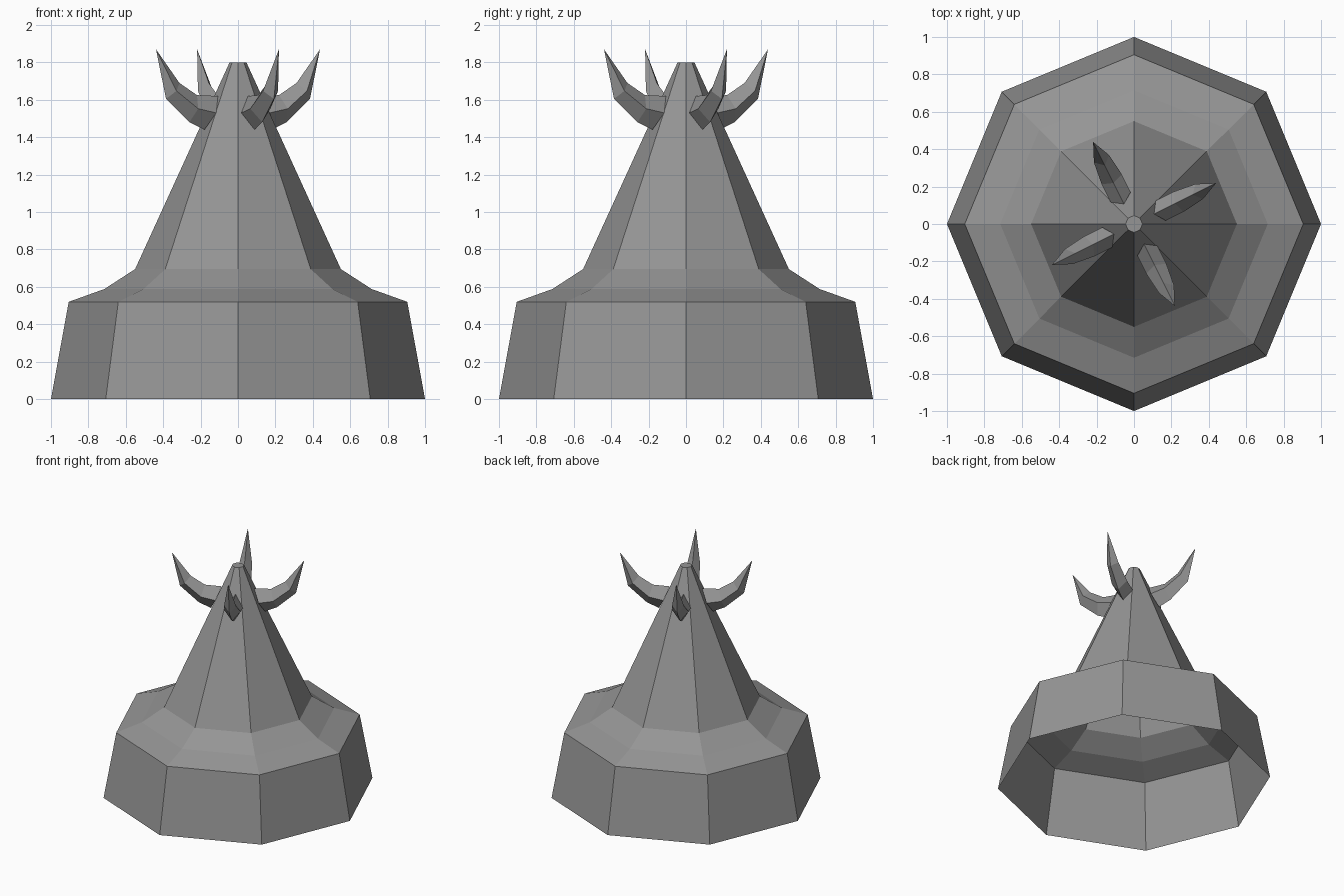
import bpy
import bmesh
from math import sin, cos, pi, radians
from mathutils import Vector, Matrix

cube = bpy.data.objects.get("Cube")
if cube:
    bpy.data.objects.remove(cube, do_unlink=True)

# One plain grey for everything
grey = bpy.data.materials.new("stone_grey")
grey.use_nodes = True
colour = (0.3, 0.3, 0.3, 1)
grey.diffuse_color = colour
grey.node_tree.nodes["Principled BSDF"].inputs["Base Color"].default_value = colour


def finish(bm, name):
    mesh = bpy.data.meshes.new(name)
    bm.to_mesh(mesh)
    bm.free()
    mesh.materials.append(grey)
    obj = bpy.data.objects.new(name, mesh)
    bpy.context.collection.objects.link(obj)
    return obj


def bridge(bm, low, high):
    n = len(low)
    for i in range(n):
        j = (i + 1) % n
        bm.faces.new((low[i], low[j], high[j], high[i]))


# Eight-sided hollow body: flared skirt, shoulder and tall spire, open below
SIDES = 8
PROFILE = [(1, 0), (0.905, 0.52), (0.715, 0.588), (0.55, 0.695), (0.045, 1.8)]
bm = bmesh.new()
rings = [[bm.verts.new((r * cos(2 * pi * i / SIDES), r * sin(2 * pi * i / SIDES), z))
          for i in range(SIDES)] for r, z in PROFILE]
for low, high in zip(rings, rings[1:]):
    bridge(bm, low, high)
bm.faces.new(rings[-1])
finish(bm, "spire_body")

# Curved horns with a diamond section: (upper ridge), (lower ridge), half width
SECTIONS = [((0.12, 1.62), (0.20, 1.44), 0.06),
            ((0.245, 1.625), (0.29, 1.48), 0.06),
            ((0.35, 1.69), (0.43, 1.605), 0.045)]
TIP = (0.49, 0, 1.87)


def make_horn(name, angle):
    bm = bmesh.new()
    rings = []
    for upper, lower, half in SECTIONS:
        top = Vector((upper[0], 0, upper[1]))
        bottom = Vector((lower[0], 0, lower[1]))
        middle = (top + bottom) / 2
        side = Vector((0, half, 0))
        rings.append([bm.verts.new(p) for p in (top, middle + side, bottom, middle - side)])
    for low, high in zip(rings, rings[1:]):
        bridge(bm, low, high)
    bm.faces.new(rings[0])
    tip = bm.verts.new(TIP)
    last = rings[-1]
    for i in range(len(last)):
        bm.faces.new((last[i], last[(i + 1) % len(last)], tip))
    bmesh.ops.recalc_face_normals(bm, faces=bm.faces)
    bm.transform(Matrix.Rotation(angle, 4, "Z"))
    return finish(bm, name)


# Four horns, a quarter turn apart
for k, place in enumerate(("left", "back", "right", "front")):
    make_horn(place + "_horn", radians(26.5) + k * pi / 2)
